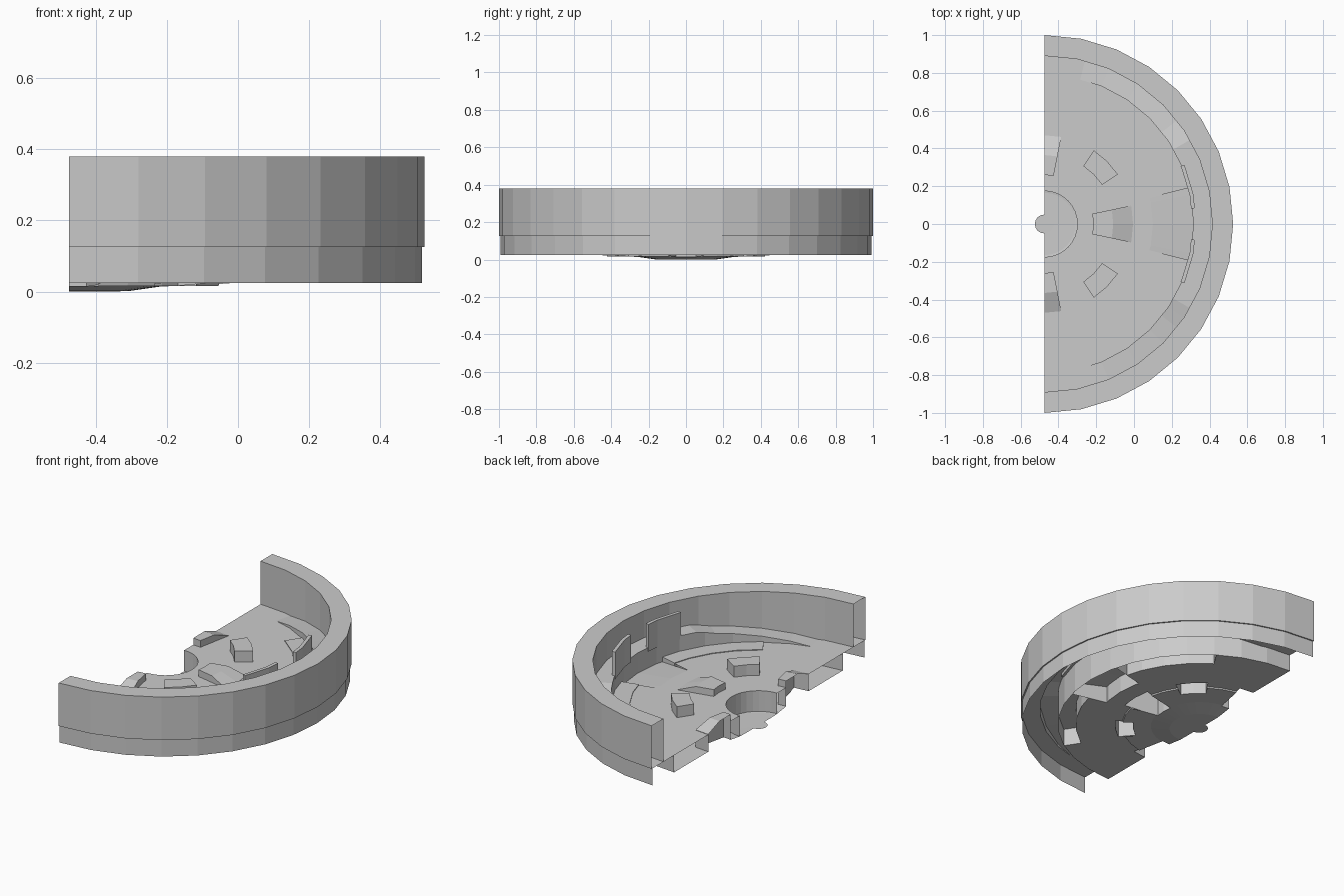
import bpy, bmesh, math

old = bpy.data.objects.get("Cube")
if old:
    bpy.data.objects.remove(old, do_unlink=True)

CX = -0.475            # wheel axis
STEP = 11.25           # facet angle
TOP, FACE = 0.125, 0.024

grey = bpy.data.materials.new("plain_grey")
grey.use_nodes = True
grey.diffuse_color = (0.6, 0.6, 0.6, 1)
grey.node_tree.nodes["Principled BSDF"].inputs["Base Color"].default_value = (0.6, 0.6, 0.6, 1)


def lerp_table(table, v):
    for (a, za), (b, zb) in zip(table, table[1:]):
        if v <= b:
            return za + (zb - za) * max(0, v - a) / (b - a)
    return table[-1][1]


def polar(r, a, z):
    """Point on the faceted wheel: chords between facet corners stay straight."""
    k = math.floor(a / STEP) * STEP + STEP / 2
    r *= math.cos(math.radians(STEP / 2)) / math.cos(math.radians(a - k))
    t = math.radians(a)
    return (CX + r * math.cos(t), r * math.sin(t), z)


def finish(name, quads):
    bm = bmesh.new()
    for q in quads:
        bm.faces.new([bm.verts.new(p) for p in q])
    bmesh.ops.remove_doubles(bm, verts=bm.verts, dist=0.0004)
    bmesh.ops.recalc_face_normals(bm, faces=bm.faces)
    mesh = bpy.data.meshes.new(name)
    bm.to_mesh(mesh)
    bm.free()
    mesh.materials.append(grey)
    obj = bpy.data.objects.new(name, mesh)
    bpy.context.collection.objects.link(obj)


def angles(a0, a1, extra=()):
    grid = [i * STEP for i in range(-8, 9)]
    return sorted({a for a in grid + list(extra) if a0 < a < a1} | {a0, a1})


def strip(pairs, spans):
    """Quads between two rules (r, z(a)) along a list of angles."""
    (r0, z0), (r1, z1) = pairs
    return [[polar(r0, a, z0(a)), polar(r1, a, z1(a)), polar(r1, b, z1(b)), polar(r0, b, z0(b))]
            for a, b in zip(spans, spans[1:])]


def level(z):
    return lambda a: z


def revolve(name, profile):
    quads = []
    for (r0, z0), (r1, z1) in zip(profile, profile[1:]):
        quads += strip([(r0, level(z0)), (r1, level(z1))], angles(-90, 90))
    finish(name, quads)


# Rim shell and the thinner skirt below it
revolve("rim", [(0.89, TOP), (0.89, 0.38), (1.0, 0.38), (1.0, TOP), (0.89, TOP)])
revolve("lower_skirt", [(0.992, TOP), (0.992, FACE)])

# Pockets pressed up into the disc: angles and roof profile by radius
block = [(0.37, 0.19), (0.47, 0.19)]
wedge = [(0.26, 0.165), (0.365, 0.165), (0.47, TOP + 0.002)]
arc = [(0.69, TOP + 0.004), (0.79, TOP + 0.004)]
ramp = [(0.575, TOP), (0.79, 0.1)]
pockets = [(-12, 12, wedge), (-14, 14, ramp)]
for roof, lo, hi in ((block, 34, 56), (wedge, 79, 90), (arc, 14, 57)):
    pockets += [(lo, hi, roof), (-hi, -lo, roof)]


def in_pocket(r, a):
    return any(lo < a < hi and roof[0][0] < r < roof[-1][0] for lo, hi, roof in pockets)


# Underside shape: a shallow hub dish with a small step at its edge
dish = [(0, 0), (0.165, 0.001), (0.27, 0.016), (0.43, 0.016), (0.432, FACE), (0.79, FACE)]


def under(r):
    return lerp_table(dish, r)


breaks = [0, 0.165, 0.175, 0.26, 0.27, 0.37, 0.43, 0.432, 0.47, 0.575, 0.69, 0.79]
cuts = angles(-90, 90, [a for p in pockets for a in p[:2]])


def plate(name, inner, height):
    quads = []
    for r0, r1 in zip(breaks, breaks[1:]):
        for a, b in zip(cuts, cuts[1:]):
            if r0 >= inner and not in_pocket((r0 + r1) / 2, (a + b) / 2):
                quads += strip([(r0, level(height(r0))), (r1, level(height(r1)))], [a, b])
    finish(name, quads)


plate("face_plate", 0, under)
plate("inner_plate", 0.175, lambda r: TOP)
revolve("hub_wall", [(0.175, TOP), (0.175, under(0.175))])

for i, (lo, hi, roof) in enumerate(pockets):
    spans = angles(lo, hi)
    quads = []
    for r, z in (roof[0], roof[-1]):
        quads += strip([(r, level(under(r))), (r, level(z))], spans)
    for (r0, z0), (r1, z1) in zip(roof, roof[1:]):
        quads += strip([(r0, level(z0)), (r1, level(z1))], spans)
        for a in (lo, hi):
            if abs(a) < 90:
                quads.append([polar(r0, a, under(r0)), polar(r1, a, under(r1)),
                              polar(r1, a, z1), polar(r0, a, z0)])
    finish(f"pocket_{i + 1}", quads)

# Crescent ledge between disc and rim, climbing towards the middle
climb = [(0, 0.22), (30, 0.22), (38, 0.195), (76, TOP), (90, TOP)]


def ledge(a):
    return lerp_table(climb, abs(a))


ledge_spans = angles(-90, 90, [-76, -38, -30, 30, 38, 76])
finish("crescent_ledge",
       strip([(0.79, level(FACE)), (0.79, ledge)], ledge_spans)
       + strip([(0.79, ledge), (0.89, ledge)], ledge_spans))

# Two upright tabs standing on the ledge
for side, lo, hi in (("back", 6, 23), ("front", -23, -6)):
    spans = angles(lo, hi)
    quads = []
    loop = [(0.785, 0.2), (0.785, 0.36), (0.805, 0.36), (0.805, 0.2), (0.785, 0.2)]
    for (r0, z0), (r1, z1) in zip(loop, loop[1:]):
        quads += strip([(r0, level(z0)), (r1, level(z1))], spans)
    for a in (lo, hi):
        quads.append([polar(r, a, z) for r, z in loop[:4]])
    finish(f"{side}_tab", quads)

# Small flat disc on the axis
bpy.ops.mesh.primitive_circle_add(vertices=16, radius=0.05, fill_type='NGON', location=(CX, 0, 0.003))
disc = bpy.context.object
disc.name = "axis_disc"
disc.data.materials.append(grey)
